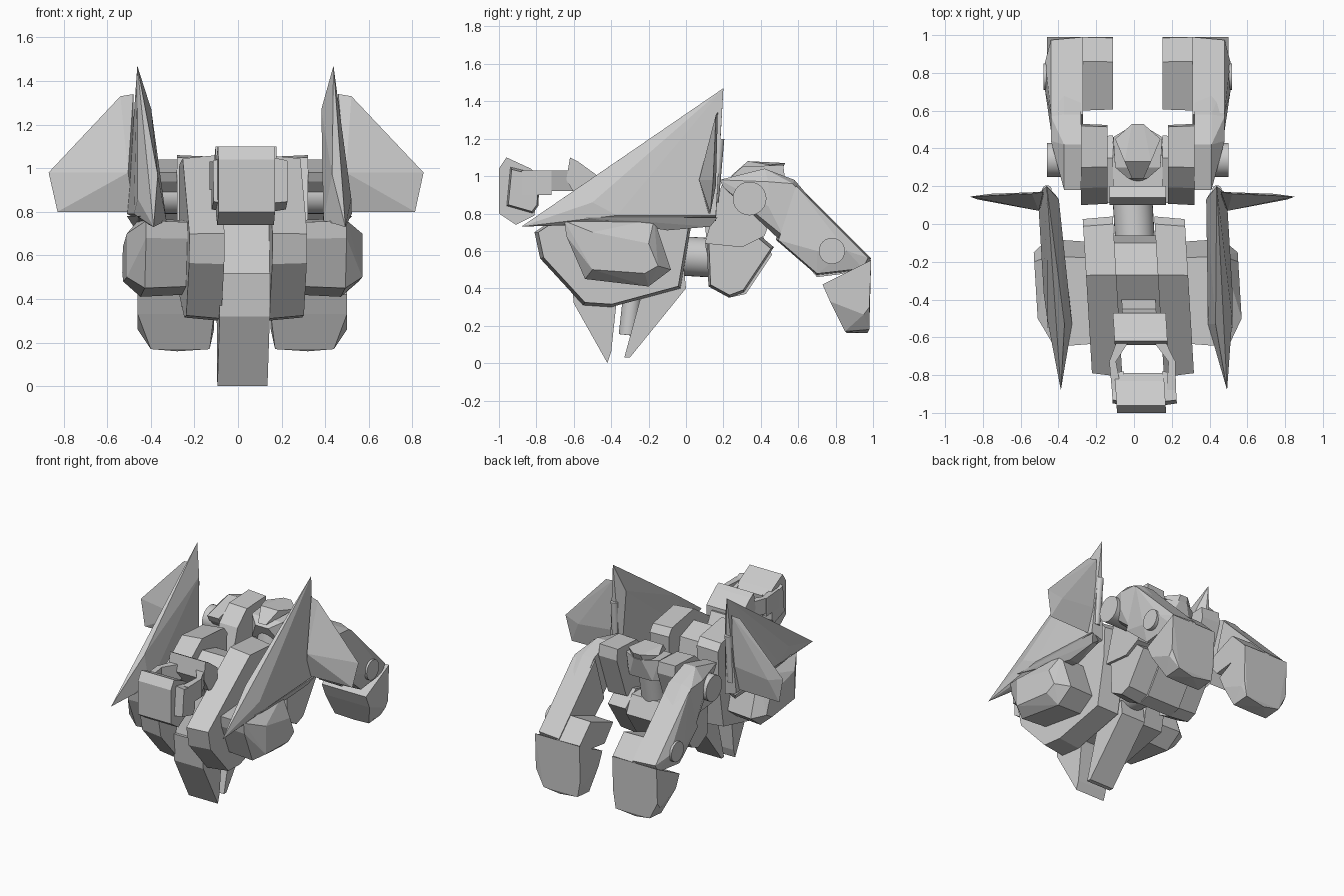
import bpy, bmesh
from mathutils import Vector, Matrix

CX = 0.02          # centre line of the rear body
SHEAR = -0.06      # slight sideways twist of the front body


def place(p, front):
    x, y, z = p
    return Vector((x + (SHEAR * y if front else CX), y, z))


def link(name, bm):
    me = bpy.data.meshes.new(name)
    bm.to_mesh(me)
    bm.free()
    ob = bpy.data.objects.new(name, me)
    bpy.context.collection.objects.link(ob)
    return ob


def hull(name, pts, front=False):
    bm = bmesh.new()
    for p in pts:
        bm.verts.new(place(p, front))
    r = bmesh.ops.convex_hull(bm, input=bm.verts)
    inner = [e for e in r["geom_interior"] if isinstance(e, bmesh.types.BMVert)]
    bmesh.ops.delete(bm, geom=inner, context='VERTS')
    bmesh.ops.dissolve_limit(bm, angle_limit=0.03, verts=bm.verts, edges=bm.edges)
    bmesh.ops.recalc_face_normals(bm, faces=bm.faces)
    link(name, bm)


def extrude(prof, x0, x1, s0=1, s1=1):
    """Points of a side (y, z) profile spanned from x0 to x1, each end scaled."""
    cy = sum(p[0] for p in prof) / len(prof)
    cz = sum(p[1] for p in prof) / len(prof)
    return [(x, cy + (y - cy) * s, cz + (z - cz) * s)
            for x, s in ((x0, s0), (x1, s1)) for y, z in prof]


def pair(name, pts, front=False):
    for tag, s in (("right", 1), ("left", -1)):
        hull(f"{name}_{tag}", [(x * s, y, z) for x, y, z in pts], front)


def rod(name, a, b, r, front=False, n=24):
    a, b = place(a, front), place(b, front)
    d = b - a
    bm = bmesh.new()
    bmesh.ops.create_cone(bm, cap_ends=True, segments=n, radius1=r, radius2=r, depth=d.length)
    m = Matrix.Translation((a + b) / 2) @ d.to_track_quat('Z', 'Y').to_matrix().to_4x4()
    bmesh.ops.transform(bm, matrix=m, verts=bm.verts)
    ob = link(name, bm)
    bpy.context.view_layer.objects.active = ob
    ob.select_set(True)
    bpy.ops.object.shade_smooth_by_angle()
    ob.select_set(False)


def rod_pair(name, a, b, r, front=False):
    for tag, s in (("right", 1), ("left", -1)):
        rod(f"{name}_{tag}", (a[0] * s, *a[1:]), (b[0] * s, *b[1:]), r, front)


# Front body: long slanted side hulls and the centre block
pair("side_hull", extrude([(0.04, 0.98), (0.0, 1.03), (-0.27, 1.06), (-0.81, 0.7), (-0.78, 0.56),
                           (-0.55, 0.31), (-0.4, 0.3), (-0.03, 0.4), (0.03, 0.75)], 0.11, 0.27, 1, 0.96), True)
hull("centre_hull", extrude([(-0.1, 0.93), (-0.27, 0.98), (-0.52, 0.8), (-0.6, 0.5), (-0.55, 0.32),
                             (-0.1, 0.42), (-0.06, 0.7)], -0.11, 0.11), True)

# Hanging front and rear skirt plates with the small strut between
hull("front_skirt", extrude([(-0.62, 0.52), (-0.6, 0.32), (-0.42, 0.0), (-0.4, 0.06), (-0.37, 0.34), (-0.42, 0.5)],
                            -0.12, 0.11), True)
hull("rear_skirt", extrude([(-0.33, 0.03), (-0.3, 0.03), (0.0, 0.4), (-0.01, 0.5), (-0.2, 0.48), (-0.24, 0.36)],
                           -0.09, 0.1), True)
rod("skirt_strut", (0.0, -0.31, 0.15), (0.0, -0.28, 0.42), 0.05, True)

# Head: solid muzzle box, open frame of side bars and neck plate
hull("muzzle", extrude([(-1.0, 0.8), (-0.91, 0.74), (-0.81, 0.79), (-0.79, 1.0), (-0.83, 1.04), (-0.96, 1.1),
                        (-1.0, 1.04)], -0.15, 0.11), True)
pair("head_cheek", extrude([(-0.96, 0.84), (-0.82, 0.8), (-0.79, 0.84), (-0.78, 1.01), (-0.94, 1.05)],
                           0.1, 0.17, 1, 0.9), True)
pair("head_bar_front", [(x, y, z) for y, x0, x1 in ((-0.88, 0.12, 0.17), (-0.72, 0.14, 0.175))
                        for x in (x0, x1) for z in (0.9, 1.03)], True)
pair("head_bar_rear", [(x, y, z) for y, x0, x1 in ((-0.73, 0.14, 0.175), (-0.6, 0.05, 0.12))
                       for x in (x0, x1) for z in (0.92, 1.03)], True)
hull("neck_plate", extrude([(-0.64, 0.98), (-0.62, 1.1), (-0.58, 1.08), (-0.47, 1.0), (-0.47, 0.86), (-0.58, 0.88)],
                           -0.14, 0.14), True)
hull("neck", extrude([(-0.6, 0.95), (-0.45, 0.98), (-0.35, 0.8), (-0.5, 0.75)], -0.09, 0.09), True)

# Outer thigh pods joined to the side hulls
pair("pod", extrude([(-0.65, 0.76), (-0.64, 0.68), (-0.54, 0.45), (-0.2, 0.41), (-0.08, 0.5), (-0.13, 0.64), (-0.17, 0.77)],
                    0.26, 0.46, 0.95, 1) + extrude([(-0.5, 0.5), (-0.22, 0.48), (-0.15, 0.52), (-0.2, 0.64), (-0.5, 0.7)], 0.54, 0.53), True)
rod_pair("pod_axle", (0.2, -0.3, 0.6), (0.35, -0.3, 0.6), 0.1, True)

# Tall shoulder blades, their lower rims and hinge rods
pair("blade", [(0.44, -0.88, 0.73), (0.45, 0.2, 1.47), (0.39, 0.13, 1.27), (0.49, -0.5, 0.86),
               (0.5, -0.37, 0.79), (0.5, 0.16, 0.79), (0.4, -0.53, 0.97), (0.36, -0.53, 0.76),
               (0.41, 0.16, 0.76)], True)
pair("blade_rim", [(0.49, -0.55, 0.78), (0.5, 0.17, 0.78), (0.47, 0.13, 0.73), (0.45, -0.1, 0.71),
                   (0.38, -0.1, 0.71), (0.36, -0.5, 0.78), (0.4, 0.14, 0.78)], True)
rod_pair("blade_hinge", (0.455, 0.15, 0.86), (0.45, 0.18, 1.2), 0.025, True)

# Sideways wings
pair("wing", [(0.47, 0.17, 1.34), (0.53, 0.16, 1.33), (0.86, 0.145, 0.98), (0.82, 0.13, 0.8),
              (0.47, 0.12, 0.8), (0.5, 0.07, 0.98), (0.47, 0.16, 0.98), (0.75, 0.16, 0.95)], True)

# Waist joint
rod("waist", (0.0, -0.15, 0.58), (0.0, 0.2, 0.56), 0.105, True, 32)

# Rear body: chest, collar and wedge-faced head
hull("chest", extrude([(0.1, 0.64), (0.15, 0.42), (0.23, 0.35), (0.32, 0.37), (0.46, 0.58), (0.4, 0.7), (0.14, 0.7)],
                      -0.13, 0.13))
hull("collar", extrude([(0.1, 0.75), (0.11, 0.66), (0.19, 0.62), (0.2, 0.82), (0.14, 0.86)], -0.15, 0.15))
rod("rear_neck", (0, 0.3, 0.6), (0, 0.36, 0.92), 0.09)
hull("rear_head", [(s * x, y, z) for s in (1, -1) for x, y, z in (
    (0.05, 0.24, 0.98), (0.12, 0.3, 0.86), (0.13, 0.44, 0.88), (0.13, 0.46, 1.03),
    (0.12, 0.3, 1.02), (0.03, 0.52, 1.03), (0.09, 0.48, 0.88))])
hull("rear_head_crest", [(s * x, y, z) for s in (1, -1) for x, y, z in (
    (0.03, 0.24, 1.0), (0.07, 0.33, 1.08), (0.12, 0.45, 1.06), (0.03, 0.53, 1.07), (0.04, 0.5, 1.0))])

# Rear shoulders beside the chest
pair("shoulder_block", extrude([(0.1, 0.64), (0.19, 0.95), (0.3, 1.05), (0.52, 1.06), (0.53, 0.98), (0.42, 0.68),
                                (0.3, 0.62)], 0.16, 0.3, 0.97, 1))
pair("shoulder_lower", extrude([(0.11, 0.66), (0.12, 0.41), (0.23, 0.35), (0.31, 0.38), (0.47, 0.62), (0.35, 0.72)],
                               0.13, 0.28, 1, 0.92))
rod_pair("shoulder_axle", (0.2, 0.34, 0.88), (0.48, 0.34, 0.88), 0.09)

# Rear limbs: upper arm, forearm, inner guard and foot
pair("limb_upper", extrude([(0.18, 0.98), (0.2, 0.94), (0.42, 0.82), (0.5, 0.66), (0.75, 0.78), (0.58, 0.98),
                            (0.42, 1.04)], 0.3, 0.39) + extrude([(0.44, 0.97), (0.57, 0.96), (0.75, 0.76), (0.52, 0.68), (0.44, 0.84)], 0.44, 0.46))
pair("limb_lower", extrude([(0.58, 0.97), (0.99, 0.56), (0.96, 0.5), (0.7, 0.47), (0.65, 0.52), (0.48, 0.66)],
                           0.29, 0.46, 1, 0.94) + [(0.49, 0.86, 0.6), (0.49, 0.7, 0.6)])
pair("limb_guard", extrude([(0.6, 0.58), (0.86, 0.68), (0.99, 0.55), (0.94, 0.49), (0.7, 0.46)],
                           0.13, 0.31, 0.97, 1))
pair("foot", extrude([(0.73, 0.42), (0.82, 0.41), (0.99, 0.55), (0.98, 0.3), (0.95, 0.26), (0.77, 0.33)], 0.13, 0.48)
     + extrude([(0.85, 0.17), (0.98, 0.18)], 0.15, 0.42) + [(0.3, 0.86, 0.16), (0.3, 0.97, 0.16)])
rod_pair("limb_disc", (0.42, 0.78, 0.6), (0.5, 0.78, 0.6), 0.07)
